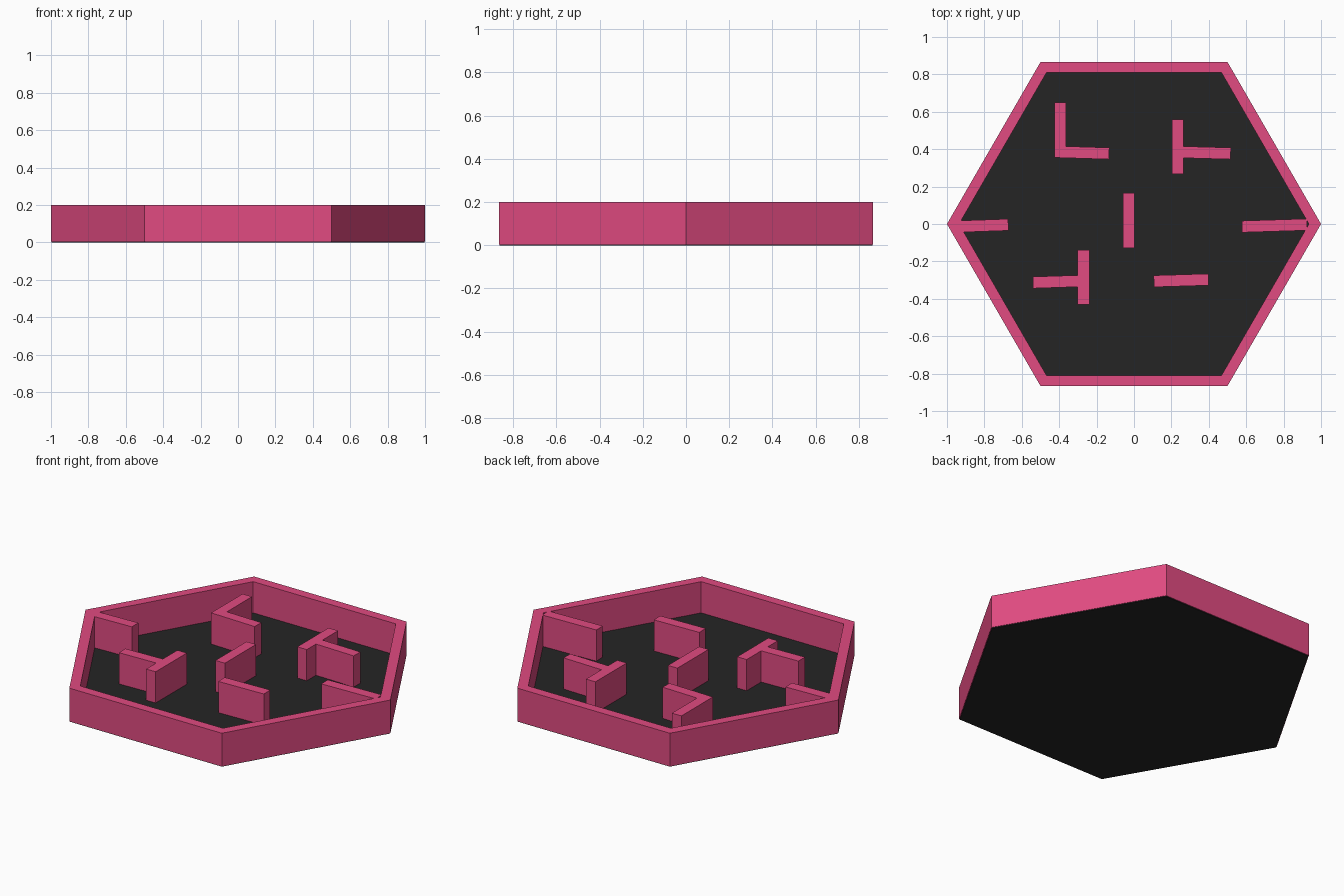
import bpy, bmesh
from math import cos, sin, pi, hypot

if "Cube" in bpy.data.objects:
    bpy.data.objects.remove(bpy.data.objects["Cube"])


def material(name, rgb):
    m = bpy.data.materials.new(name)
    m.diffuse_color = (*rgb, 1)
    m.use_nodes = True
    m.node_tree.nodes["Principled BSDF"].inputs["Base Color"].default_value = m.diffuse_color
    return m


PINK = material("pink", (0.75, 0.07, 0.22))
BLACK = material("black", (0.018, 0.018, 0.018))
TOP, FLOOR = 0.2, 0.015


def finish(bm, name, mat):
    bmesh.ops.recalc_face_normals(bm, faces=bm.faces)
    mesh = bpy.data.meshes.new(name)
    bm.to_mesh(mesh)
    bm.free()
    mesh.materials.append(mat)
    bpy.context.collection.objects.link(bpy.data.objects.new(name, mesh))


def hexagon(bm, r, z):
    return [bm.verts.new((r * cos(i * pi / 3), r * sin(i * pi / 3), z)) for i in range(6)]


def prism(name, pts, z0, z1, mat):
    bm = bmesh.new()
    lo = [bm.verts.new((x, y, z0)) for x, y in pts]
    hi = [bm.verts.new((x, y, z1)) for x, y in pts]
    bm.faces.new(lo)
    bm.faces.new(hi)
    for i in range(len(pts)):
        j = (i + 1) % len(pts)
        bm.faces.new((lo[i], lo[j], hi[j], hi[i]))
    finish(bm, name, mat)


# Hexagonal floor slab
prism("floor", [(0.996 * cos(i * pi / 3), 0.996 * sin(i * pi / 3)) for i in range(6)],
      0, FLOOR, BLACK)

# Outer hexagonal wall ring
bm = bmesh.new()
rings = [hexagon(bm, 1, 0.004), hexagon(bm, 1, TOP),
         hexagon(bm, 0.935, TOP), hexagon(bm, 0.935, 0.004)]
for k in range(4):
    a, b = rings[k], rings[(k + 1) % 4]
    for i in range(6):
        j = (i + 1) % 6
        bm.faces.new((a[i], a[j], b[j], b[i]))
finish(bm, "outer_wall", PINK)


# Straight inner walls, given by centre-line end points
def wall(name, x0, y0, x1, y1, width=0.062):
    d = hypot(x1 - x0, y1 - y0)
    nx, ny = -(y1 - y0) / d * width / 2, (x1 - x0) / d * width / 2
    prism(name, [(x0 + nx, y0 + ny), (x0 - nx, y0 - ny),
                 (x1 - nx, y1 - ny), (x1 + nx, y1 + ny)], FLOOR - 0.005, TOP, PINK)


wall("back_left_long_wall", -0.394, 0.355, -0.394, 0.65)
wall("back_left_short_wall", -0.42, 0.386, -0.133, 0.377)
wall("back_right_cross_wall", 0.233, 0.267, 0.233, 0.56)
wall("back_right_stem_wall", 0.233, 0.385, 0.517, 0.377)
wall("centre_wall", -0.028, -0.127, -0.028, 0.165)
wall("front_left_cross_wall", -0.27, -0.43, -0.27, -0.138)
wall("front_left_stem_wall", -0.54, -0.313, -0.27, -0.304)
wall("front_right_wall", 0.106, -0.306, 0.398, -0.297)
wall("left_side_wall", -0.955, -0.014, -0.672, -0.004)
wall("right_side_wall", 0.577, -0.014, 0.925, -0.003)
